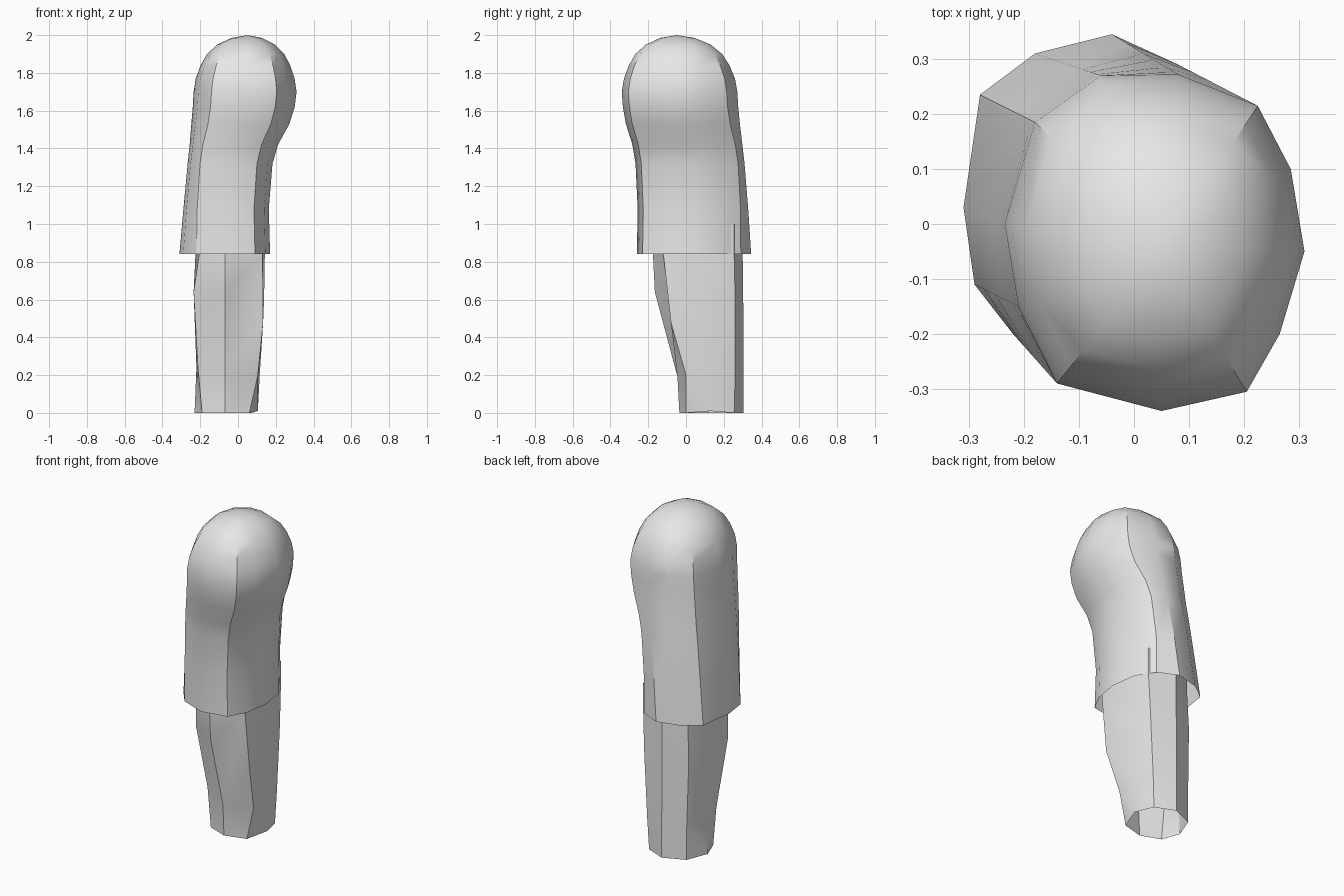
import bpy
import bmesh
import math

cube = bpy.data.objects.get("Cube")
if cube:
    bpy.data.objects.remove(cube, do_unlink=True)

grey = bpy.data.materials.new("light_grey")
grey.use_nodes = True
grey.diffuse_color = (0.8, 0.8, 0.8, 1)
grey.node_tree.nodes["Principled BSDF"].inputs["Base Color"].default_value = (0.8, 0.8, 0.8, 1)


def finish(bm, name, angle):
    """Turn a bmesh into a shaded object."""
    bmesh.ops.recalc_face_normals(bm, faces=bm.faces)
    mesh = bpy.data.meshes.new(name)
    bm.to_mesh(mesh)
    bm.free()
    mesh.materials.append(grey)
    obj = bpy.data.objects.new(name, mesh)
    bpy.context.collection.objects.link(obj)
    bpy.ops.object.select_all(action='DESELECT')
    obj.select_set(True)
    bpy.context.view_layer.objects.active = obj
    bpy.ops.object.shade_smooth_by_angle(angle=math.radians(angle))


def lerp(a, b, t):
    return a + (b - a) * t


# Sleeve: open hem, twelve columns blending into a round shoulder
# Each column: hem x, hem y, shoulder x, shoulder y, straightness (0 bulges late, 1 runs straight)
columns = [
    (0.09, -0.23, 0.205, -0.305, 0), (0.145, -0.13, 0.265, -0.20, 0),
    (0.17, 0.02, 0.31, -0.05, 0), (0.15, 0.18, 0.285, 0.10, 0),
    (0.08, 0.29, 0.225, 0.215, 0.2), (-0.04, 0.345, 0.08, 0.272, 0.8),
    (-0.18, 0.31, -0.06, 0.27, 1), (-0.28, 0.235, -0.18, 0.185, 1),
    (-0.31, 0.03, -0.235, 0.00, 1), (-0.29, -0.11, -0.21, -0.15, 0.8),
    (-0.22, -0.20, -0.14, -0.29, 0.3), (-0.07, -0.26, 0.05, -0.34, 0),
]
# Lower rings: height, blend for bulging columns, blend for straight columns
lower = [(0.84, 0, 0), (1.08, -0.05, 0.28), (1.32, 0.09, 0.58), (1.42, 0.3, 0.72),
         (1.53, 0.73, 0.84), (1.62, 0.93, 0.94), (1.70, 1, 1)]
# Dome rings: height, scale about the crown
dome = [(1.77, 0.96), (1.84, 0.87), (1.90, 0.75), (1.95, 0.56), (1.985, 0.30)]
crown = (0.05, -0.05)

bm = bmesh.new()
rings = []
for z, bulge, straight in lower:
    ring = []
    for hx, hy, sx, sy, w in columns:
        t = lerp(bulge, straight, w)
        ring.append(bm.verts.new((lerp(hx, sx, t), lerp(hy, sy, t), z)))
    rings.append(ring)
for z, s in dome:
    rings.append([bm.verts.new((lerp(crown[0], c[2], s), lerp(crown[1], c[3], s), z))
                  for c in columns])
n = len(columns)
for a, b in zip(rings, rings[1:]):
    for i in range(n):
        j = (i + 1) % n
        bm.faces.new((a[i], a[j], b[j], b[i]))
top = bm.verts.new((*crown, 2.0))
for i in range(n):
    bm.faces.new((rings[-1][i], rings[-1][(i + 1) % n], top))
finish(bm, "sleeve", 33)

# Forearm: open tube of faceted columns, listed from the bottom up
arm_columns = [
    [(-0.07, -0.035, 0), (-0.07, -0.045, 0.19), (-0.07, -0.165, 0.64), (-0.07, -0.175, 0.84)],
    [(0.06, 0.00, 0), (0.105, 0.00, 0.2), (0.133, -0.08, 0.48), (0.13, -0.12, 0.84)],
    [(0.105, 0.13, 0.01), (0.115, 0.12, 0.2), (0.138, 0.10, 0.6), (0.142, 0.085, 0.84)],
    [(0.07, 0.255, 0), (0.08, 0.26, 0.2), (0.10, 0.26, 0.6), (0.11, 0.255, 0.84)],
    [(-0.05, 0.305, 0), (-0.05, 0.305, 0.2), (-0.05, 0.303, 0.6), (-0.05, 0.30, 0.84)],
    [(-0.18, 0.25, 0), (-0.18, 0.25, 0.2), (-0.19, 0.245, 0.6), (-0.18, 0.24, 0.84)],
    [(-0.23, 0.12, 0), (-0.22, 0.11, 0.24), (-0.235, 0.09, 0.64), (-0.225, 0.08, 0.84)],
    [(-0.19, 0.01, 0), (-0.212, 0.01, 0.24), (-0.235, -0.07, 0.64), (-0.205, -0.11, 0.84)],
]
bm = bmesh.new()
cols = []
for pts in arm_columns:
    x, y, _ = pts[-1]
    cols.append([bm.verts.new(p) for p in pts + [(x, y, 1.0)]])
for i, a in enumerate(cols):
    b = cols[(i + 1) % len(cols)]
    if i == 0:
        # Front fold fans out from the wrist point
        faces = [(a[0], b[0], b[1]), (a[0], b[1], a[1]), (a[1], b[1], b[2]), (a[1], b[2], b[3]),
                 (a[1], b[3], a[2]), (a[2], b[3], a[3]), (a[3], b[3], b[4], a[4])]
        for f in faces:
            bm.faces.new(f)
        continue
    for k in range(4):
        if k < 3:
            bm.faces.new((a[k], b[k], a[k + 1]))
            bm.faces.new((b[k], b[k + 1], a[k + 1]))
        else:
            bm.faces.new((a[k], b[k], b[k + 1], a[k + 1]))
finish(bm, "forearm", 30)
